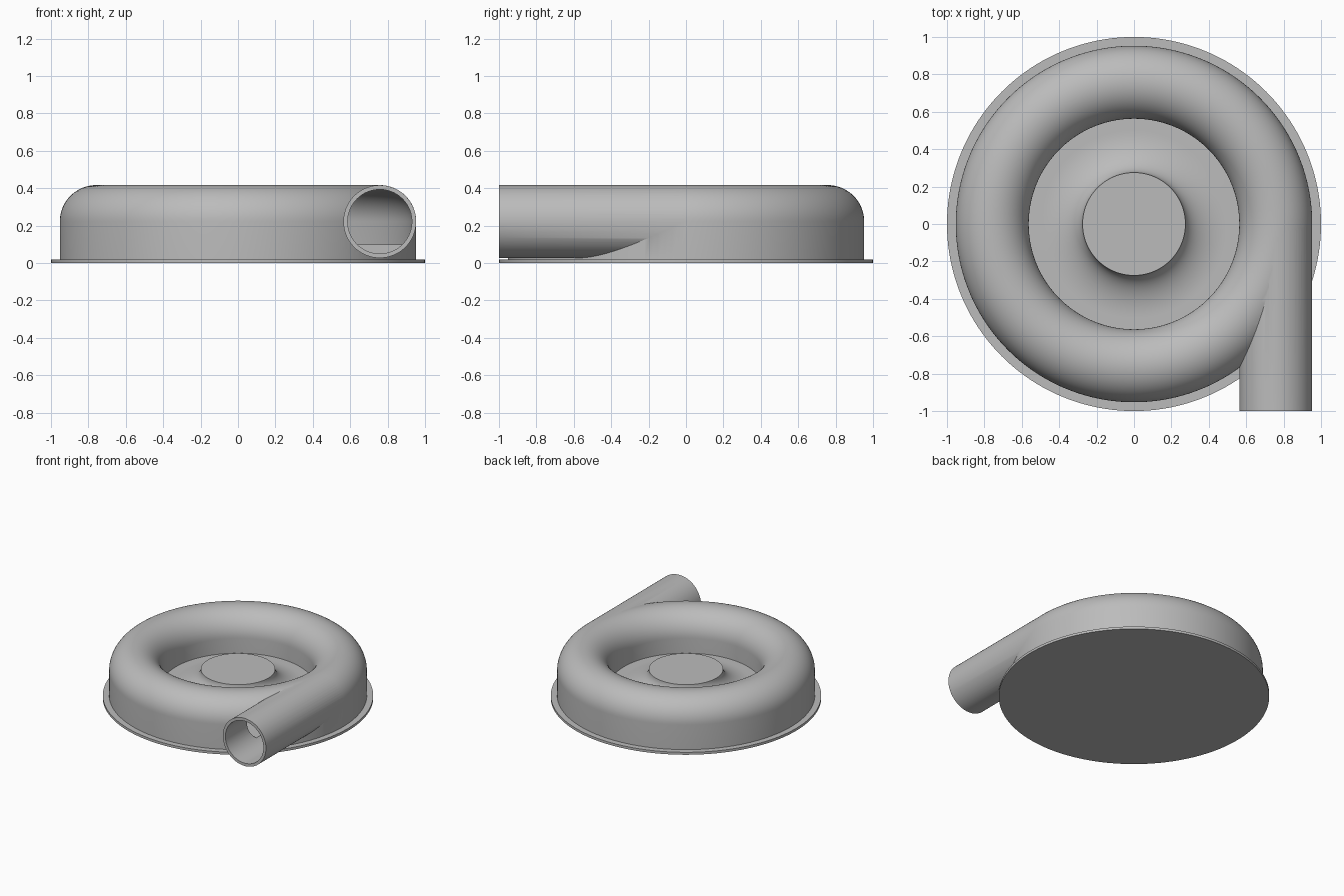
import bpy, bmesh
from math import pi, cos, sin, radians
from mathutils import Matrix

cube = bpy.data.objects.get("Cube")
if cube:
    bpy.data.objects.remove(cube)

SEGMENTS = 160
RING, TUBE, BORE, MID = 0.758, 0.195, 0.172, 0.222
FLOOR, FLANGE = 0.10, 0.02

grey = bpy.data.materials.new("light grey")
grey.use_nodes = True
grey.diffuse_color = (0.5, 0.5, 0.5, 1)
grey.node_tree.nodes["Principled BSDF"].inputs["Base Color"].default_value = (0.5, 0.5, 0.5, 1)


def finish(name, bm):
    bmesh.ops.recalc_face_normals(bm, faces=bm.faces)
    mesh = bpy.data.meshes.new(name)
    bm.to_mesh(mesh)
    bm.free()
    mesh.materials.append(grey)
    obj = bpy.data.objects.new(name, mesh)
    bpy.context.collection.objects.link(obj)
    return obj


def lathe(name, profile, closed=False):
    """Revolve an (r, z) profile around the z axis."""
    bm = bmesh.new()
    verts = [bm.verts.new((r, 0, z)) for r, z in profile]
    pairs = list(zip(verts, verts[1:]))
    if closed:
        pairs.append((verts[-1], verts[0]))
    edges = [bm.edges.new(p) for p in pairs]
    bmesh.ops.spin(bm, geom=verts + edges, cent=(0, 0, 0), axis=(0, 0, 1),
                   angle=2 * pi, steps=SEGMENTS, use_merge=True)
    bmesh.ops.remove_doubles(bm, verts=bm.verts, dist=1e-5)
    return finish(name, bm)


def arch(radius, bottom):
    """Half-round top on straight walls."""
    top = [(RING + radius * cos(pi * i / 32), MID + radius * sin(pi * i / 32))
           for i in range(33)]
    return top + [(RING - radius, bottom), (RING + radius, bottom)]


def pipe(name, radius, start, end):
    bm = bmesh.new()
    place = Matrix.Translation((RING, (start + end) / 2, MID)) @ Matrix.Rotation(pi / 2, 4, 'X')
    bmesh.ops.create_cone(bm, cap_ends=True, segments=96, radius1=radius, radius2=radius,
                          depth=end - start, matrix=place)
    return finish(name, bm)


def combine(target, tool, operation):
    mod = target.modifiers.new(operation.lower(), 'BOOLEAN')
    mod.operation, mod.object, mod.solver = operation, tool, 'EXACT'
    bpy.context.view_layer.update()
    graph = bpy.context.evaluated_depsgraph_get()
    mesh = bpy.data.meshes.new_from_object(target.evaluated_get(graph))
    target.modifiers.clear()
    target.data = mesh
    bpy.data.objects.remove(tool)


# Spiral housing with its tangential outlet, hollowed out
housing = lathe("volute_housing", arch(TUBE, FLANGE / 2), closed=True)
combine(housing, pipe("outlet_pipe", TUBE - 0.0005, -1, 0.003), 'UNION')
combine(housing, lathe("cavity", arch(BORE, FLOOR), closed=True), 'DIFFERENCE')
combine(housing, pipe("outlet_bore", BORE - 0.0005, -1.1, 0.003), 'DIFFERENCE')

# Flat round base flange
base = lathe("base_flange", [(0, 0), (1, 0), (1, FLANGE), (0, FLANGE)])

# Central hub flaring down to the inner floor
HUB_R, HUB_TOP, FLARE_R = 0.275, 0.234, 0.5
flare = [(FLARE_R - (FLARE_R - HUB_R) * cos(pi / 2 * i / 16),
          HUB_TOP - (HUB_TOP - FLOOR) * sin(pi / 2 * i / 16)) for i in range(17)]
hub = lathe("flared_hub", [(0, HUB_TOP)] + flare + [(0.57, FLOOR), (0.57, 0.01), (0, 0.01)])

# Smooth shading with crisp edges
bpy.ops.object.select_all(action='DESELECT')
for obj in (housing, base, hub):
    obj.select_set(True)
bpy.context.view_layer.objects.active = housing
bpy.ops.object.shade_smooth_by_angle(angle=radians(30))
